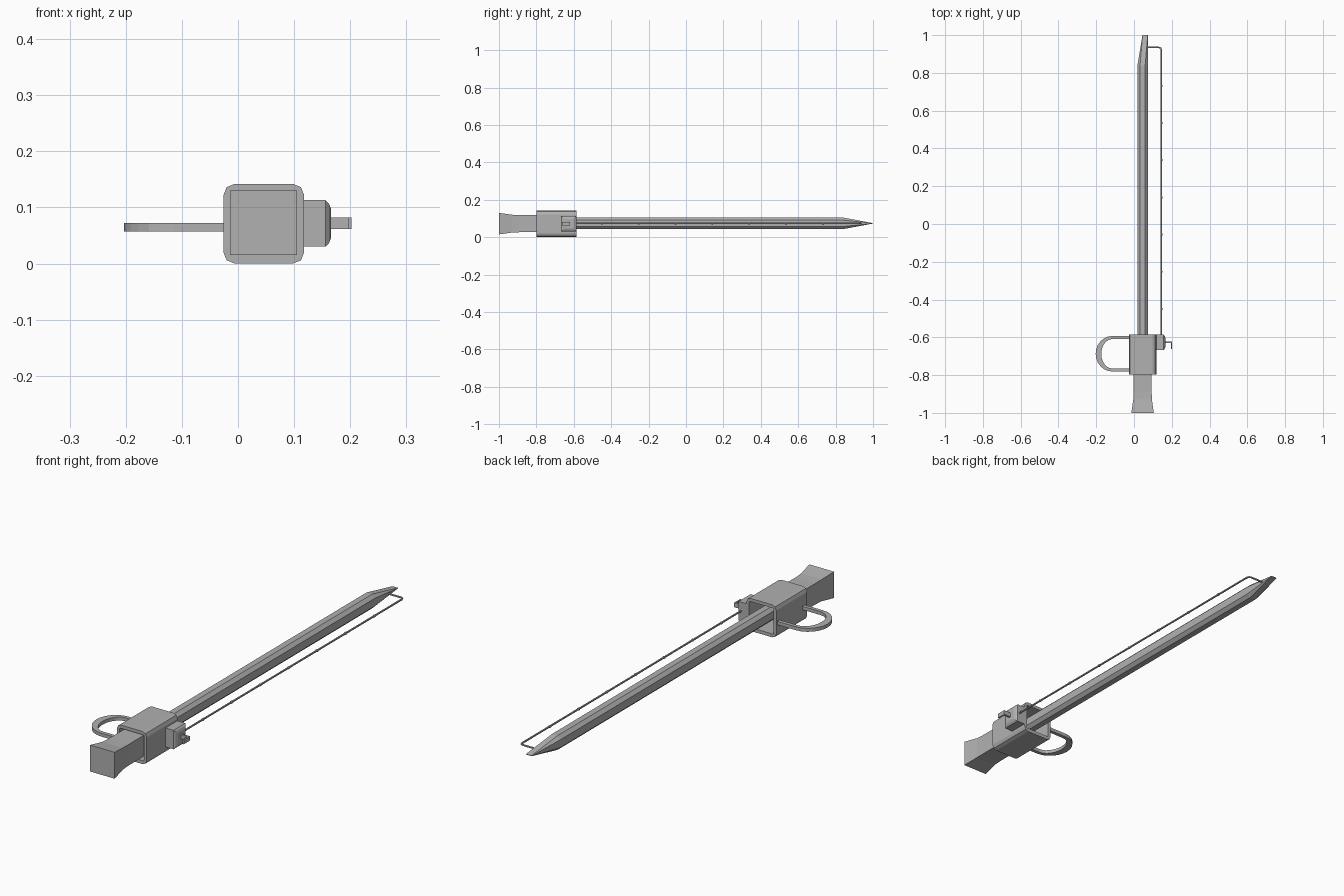
import bpy, bmesh, math
from mathutils import Vector

if "Cube" in bpy.data.objects:
    bpy.data.objects.remove(bpy.data.objects["Cube"])

grey = bpy.data.materials.new("plain grey")
grey.diffuse_color = (0.44, 0.44, 0.44, 1)
grey.use_nodes = True
grey.node_tree.nodes["Principled BSDF"].inputs["Base Color"].default_value = grey.diffuse_color


def loft(name, rings, closed=False):
    """Skin a list of equal-length point rings; cap the ends unless closed."""
    bm = bmesh.new()
    vs = [[bm.verts.new(p) for p in r] for r in rings]
    n = len(vs[0])
    pairs = list(zip(vs, vs[1:])) + ([(vs[-1], vs[0])] if closed else [])
    for a, b in pairs:
        for i in range(n):
            j = (i + 1) % n
            bm.faces.new((a[i], a[j], b[j], b[i]))
    if not closed:
        bm.faces.new(vs[0])
        bm.faces.new(vs[-1])
    bmesh.ops.recalc_face_normals(bm, faces=bm.faces)
    me = bpy.data.meshes.new(name)
    bm.to_mesh(me)
    bm.free()
    me.materials.append(grey)
    ob = bpy.data.objects.new(name, me)
    bpy.context.collection.objects.link(ob)
    return ob


def rounded(y, x0, x1, z0, z1, r=0.0, seg=1):
    """Rectangle in the xz plane with cut or rounded corners."""
    if r == 0:
        return [(x0, y, z0), (x1, y, z0), (x1, y, z1), (x0, y, z1)]
    pts = []
    for k, (cx, cz) in enumerate([(x1 - r, z1 - r), (x0 + r, z1 - r),
                                  (x0 + r, z0 + r), (x1 - r, z0 + r)]):
        for s in range(seg + 1):
            a = math.pi / 2 * (k + s / seg)
            pts.append((cx + r * math.cos(a), y, cz + r * math.sin(a)))
    return pts


def box(name, x0, x1, y0, y1, z0, z1):
    return loft(name, [rounded(y, x0, x1, z0, z1) for y in (y0, y1)])


# Hollow sleeve with rounded corners
outer = (-0.026, 0.118, 0.0, 0.142, 0.02, 2)
inner = (-0.013, 0.105, 0.015, 0.128, 0.004, 2)
loft("sleeve", [rounded(-0.798, *outer), rounded(-0.585, *outer),
                rounded(-0.585, *inner), rounded(-0.798, *inner)], closed=True)

# Flared square grip running into the sleeve
loft("grip", [rounded(y, -0.014 + d, 0.105 - d, 0.015 + d, 0.130 - d)
              for y, d in ((-1, 0), (-0.965, 0.005), (-0.93, 0.010),
                           (-0.89, 0.0115), (-0.70, 0.0115))])

# Eight-sided shaft with a wedge tip
loft("shaft", [rounded(-0.71, 0.018, 0.073, 0.043, 0.105, 0.014),
               rounded(0.84, 0.018, 0.073, 0.043, 0.105, 0.014),
               rounded(1.0, 0.045, 0.073, 0.073, 0.075, 0.0005)])

# U-shaped side loop
path = [(0, -0.022, 0.0)]
cx, cy, ri, ro = -0.115, -0.687, 0.078, 0.094
rings = []


def loop_ring(pin, pout):
    return [(*pin, 0.057), (*pout, 0.057), (*pout, 0.072), (*pin, 0.072)]


rings.append(loop_ring((-0.024, cy + ri), (-0.024, cy + ro)))
for i in range(13):
    a = math.pi / 2 + math.pi * i / 12
    c, s = math.cos(a), math.sin(a)
    rings.append(loop_ring((cx + 0.058 * c, cy + ri * s), (cx + 0.088 * c, cy + ro * s)))
rings.append(loop_ring((-0.024, cy - ri), (-0.024, cy - ro)))
loft("side_loop", rings)

# Side block with bevelled outer face
loft("side_block", [[(x, -0.668 + d, 0.030 + d), (x, -0.586 - d, 0.030 + d),
                     (x, -0.586 - d, 0.113 - d), (x, -0.668 + d, 0.113 - d)]
                    for x, d in ((0.112, 0), (0.156, 0), (0.162, 0.006), (0.166, 0.016))])

# Small bent catch on the block
box("catch_stem", 0.160, 0.202, -0.629, -0.621, 0.062, 0.082)
box("catch_plate", 0.196, 0.202, -0.662, -0.629, 0.062, 0.082)

# Thin rod along the shaft, bent to meet it near the tip
R, zc = 0.004, 0.074


def rod_ring(p, side):
    return [Vector(p) + side * (R * math.cos(a)) + Vector((0, 0, R * math.sin(a)))
            for a in (math.pi * 2 * k / 8 for k in range(8))]


X, Y, D = Vector((1, 0, 0)), Vector((0, 1, 0)), Vector((1, 1, 0)).normalized()
loft("rod", [rod_ring((0.145, -0.60, zc), X), rod_ring((0.145, 0.922, zc), X),
             rod_ring((0.1415, 0.9315, zc), D), rod_ring((0.132, 0.935, zc), Y),
             rod_ring((0.062, 0.935, zc), Y)])

# Rod collars at even spacing
for i in range(7):
    y = -0.45 + 0.197 * i
    rs = [[(0.145 + r * math.cos(math.pi * k / 4), y + dy, zc + r * math.sin(math.pi * k / 4))
           for k in range(8)] for dy, r in ((-0.006, 0.004), (-0.003, 0.0058),
                                            (0.003, 0.0058), (0.006, 0.004))]
    loft("rod_collar_%d" % (i + 1), rs)
